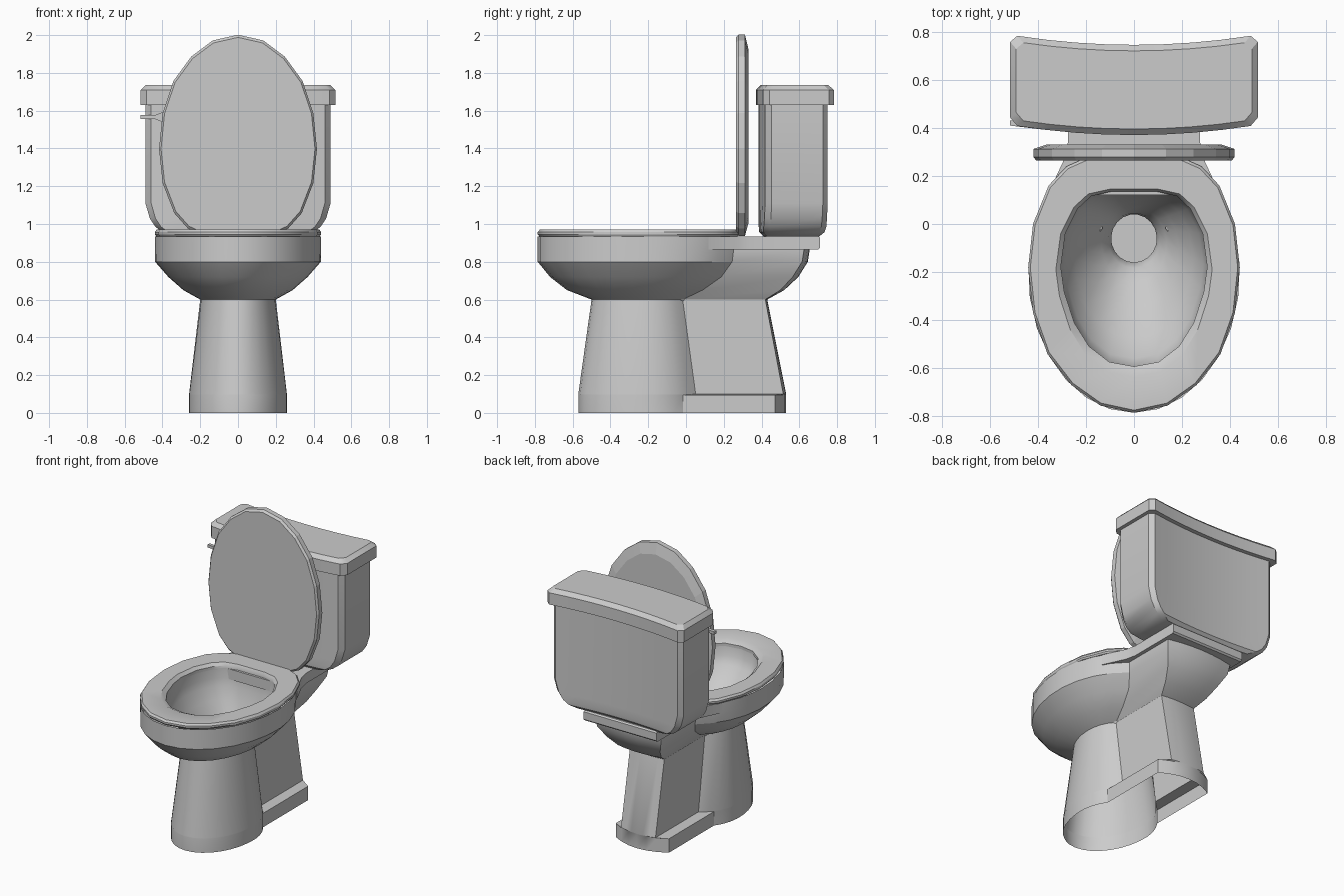
import bpy, bmesh, math

if "Cube" in bpy.data.objects:
    bpy.data.objects.remove(bpy.data.objects["Cube"])


def loft(name, rings, cap_start=False, cap_end=False, closed=False, flip=False, angle=30):
    """Skin a list of equal-length 3D rings."""
    bm = bmesh.new()
    vs = [[bm.verts.new(p) for p in r] for r in rings]
    n = len(rings[0])
    pairs = list(zip(vs, vs[1:])) + ([(vs[-1], vs[0])] if closed else [])
    for a, b in pairs:
        for i in range(n):
            j = (i + 1) % n
            bm.faces.new((a[i], a[j], b[j], b[i]))
    if cap_start:
        bm.faces.new(vs[0][::-1])
    if cap_end:
        bm.faces.new(vs[-1])
    bmesh.ops.recalc_face_normals(bm, faces=bm.faces)
    if flip:
        bmesh.ops.reverse_faces(bm, faces=bm.faces)
    me = bpy.data.meshes.new(name)
    bm.to_mesh(me)
    bm.free()
    ob = bpy.data.objects.new(name, me)
    bpy.context.collection.objects.link(ob)
    bpy.ops.object.select_all(action='DESELECT')
    ob.select_set(True)
    bpy.context.view_layer.objects.active = ob
    bpy.ops.object.shade_smooth_by_angle(angle=math.radians(angle))
    return ob


def mirrored(half):
    """Complete a half outline that starts on the centre line."""
    tail = half[1:-1] if abs(half[-1][0]) < 1e-6 else half[1:]
    return half + [(-x, y) for x, y in reversed(tail)]


def mix(a, b, t):
    return [(p[0] + (q[0] - p[0]) * t, p[1] + (q[1] - p[1]) * t) for p, q in zip(a, b)]


def scaled(pts, s, cy=-0.25):
    return [(x * s, cy + (y - cy) * s) for x, y in pts]


def flat(pts, z):
    return [(x, y, z) for x, y in pts]


# Shared outlines: seat edge, seat opening, drain
egg = mirrored([(0, -.785), (.14, -.755), (.26, -.67), (.36, -.54), (.42, -.37),
                (.44, -.18), (.42, 0), (.355, .16), (.28, .24), (.19, .28)])
hole = mirrored([(0, -.635), (.11, -.615), (.2, -.545), (.265, -.44), (.31, -.3),
                 (.325, -.19), (.305, -.04), (.25, .07), (.19, .125), (.1, .145)])
drain = mirrored([(.095 * math.sin(math.pi * i / 9.5), -.06 - .1 * math.cos(math.pi * i / 9.5))
                  for i in range(10)])


# Pedestal and bowl: rounded front joined to a narrower rear block
def body_ring(z, front, back, w, r, rear, sag):
    end = math.pi - math.asin(r / w)
    half = []
    for i in range(12):
        t = end * i / 11
        c = math.cos(t)
        half.append((w * math.sin(t), -.2 - (front if c > 0 else back) * c))
    half += [(r * k, rear - sag * k * k) for k in (1, .67, .33, 0)]
    return flat(mirrored(half), z)


loft("pedestal_and_bowl", [body_ring(*a) for a in (
    (0, .37, .29, .26, .20, .53, .06),
    (.095, .37, .29, .26, .20, .53, .06),
    (.1, .37, .29, .26, .13, .53, .015),
    (.6, .30, .24, .20, .13, .43, .01),
    (.65, .43, .35, .29, .165, .52, .02),
    (.72, .52, .46, .37, .20, .595, .03),
    (.8, .585, .53, .44, .24, .645, .03),
    (.865, .585, .55, .44, .25, .655, .03),
    (.935, .585, .55, .44, .25, .655, .03))])

# Inside of the bowl
loft("bowl_basin", [flat(mix(hole, drain, t), z) for t, z in (
    (.08, .935), (.1, .87), (.16, .82), (.34, .74), (.6, .65),
    (.82, .58), (.95, .53), (1, .48), (1, .40))], cap_end=True, flip=True, angle=50)

# Seat ring
loft("seat", [flat(p, z) for p, z in (
    (scaled(egg, .985), .935), (egg, .945), (egg, .957), (scaled(egg, .98), .97),
    (hole, .97), (mix(hole, drain, .09), .95), (mix(hole, drain, .09), .93))], closed=True)

# Raised seat cover
cover = [(x * .95, y - .03) for x, y in egg]
loft("seat_cover", [[(x, yy, 1.187 - y) for x, y in scaled(cover, s)] for s, yy in (
    (.975, .265), (1, .278), (1, .312), (.87, .33))], cap_start=True, cap_end=True, angle=5)

# Deck carrying the tank
deck = [(.36, .12), (.29, .27), (.275, .34), (.275, .71)]
deck = deck + [(-x, y) for x, y in reversed(deck)]
loft("tank_deck", [flat([(x, min(y, b)) for x, y in deck], z) for b, z in (
    (.70, .865), (.71, .875), (.71, .927), (.70, .935))], True, True)


# Tank and tank top: chamfered rectangles bowed in plan
def tank_ring(z, w, y0, y1, ch=.03):
    xs = [(w - ch) * k / 4 for k in range(-4, 5)]
    pts = [(x, y0) for x in xs] + [(w, y0 + ch), (w, y1 - ch)]
    pts += [(x, y1) for x in reversed(xs)] + [(-w, y1 - ch), (-w, y0 + ch)]
    return [(x, y + .16 * x * x, z) for x, y in pts]


loft("tank", [tank_ring(*a) for a in (
    (.935, .35, .41, .69), (.957, .40, .388, .712), (.985, .437, .385, .716),
    (1.03, .467, .385, .716), (1.11, .49, .385, .716), (1.64, .49, .385, .716))], True, True)
loft("tank_top", [tank_ring(*a) for a in (
    (1.63, .515, .37, .745), (1.71, .515, .37, .745), (1.735, .49, .395, .72))], True, True)

# Flush lever
lever = [(-.515, 1.556), (-.44, 1.556), (-.40, 1.54), (-.38, 1.54),
         (-.38, 1.592), (-.40, 1.592), (-.44, 1.576), (-.515, 1.576)]
loft("flush_lever", [[(x, y - .12 * (x + .38), z) for x, z in lever] for y in (.393, .415)], True, True)
